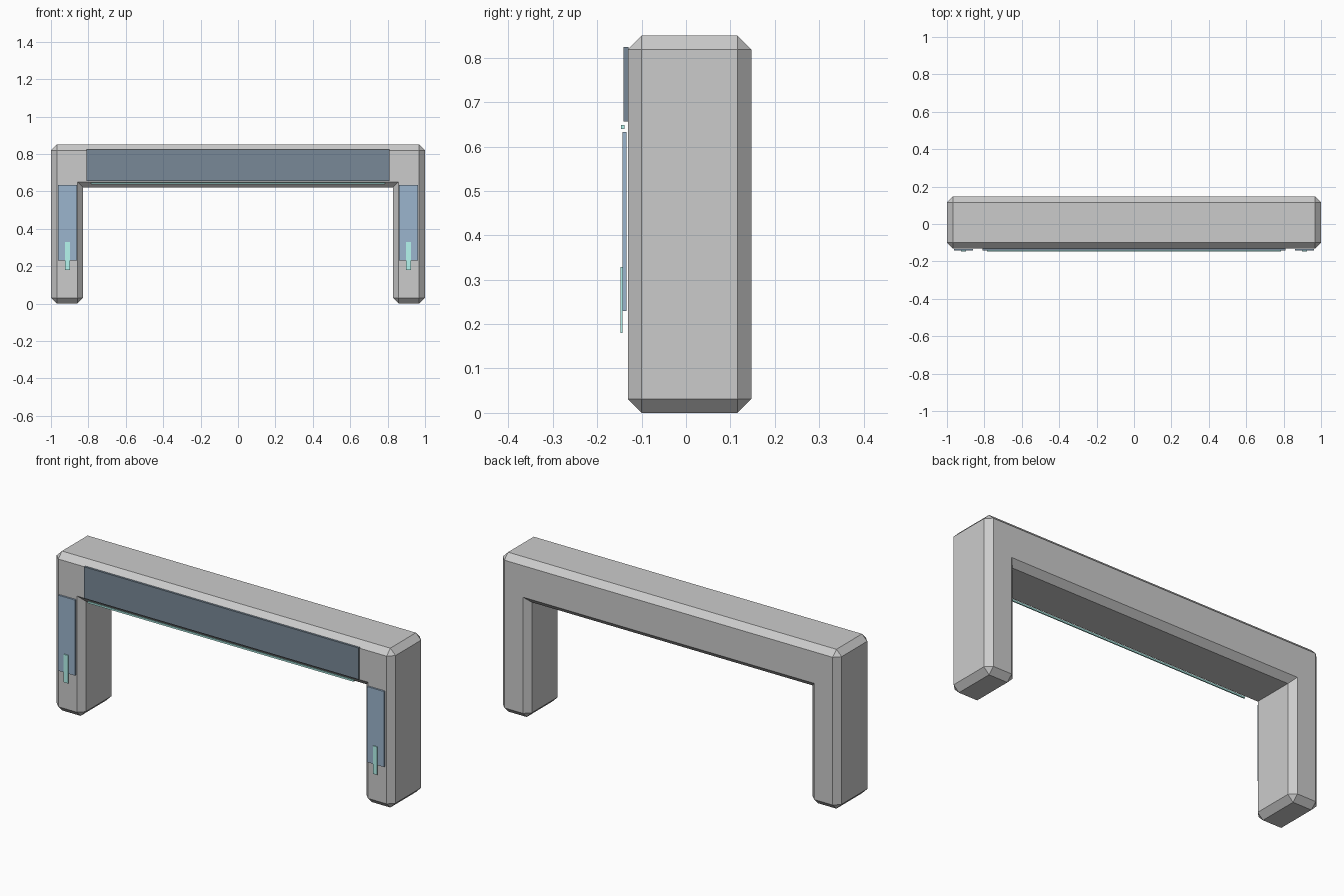
import bpy
import bmesh

if "Cube" in bpy.data.objects:
    bpy.data.objects.remove(bpy.data.objects["Cube"])


def material(name, color):
    mat = bpy.data.materials.new(name)
    mat.diffuse_color = (*color, 1)
    mat.use_nodes = True
    mat.node_tree.nodes["Principled BSDF"].inputs["Base Color"].default_value = mat.diffuse_color
    return mat


def finish(bm, name, mat=None):
    bmesh.ops.recalc_face_normals(bm, faces=bm.faces)
    mesh = bpy.data.meshes.new(name)
    bm.to_mesh(mesh)
    bm.free()
    if mat:
        mesh.materials.append(mat)
    obj = bpy.data.objects.new(name, mesh)
    bpy.context.collection.objects.link(obj)
    return obj


def box(name, x, y, z, mat):
    bm = bmesh.new()
    bmesh.ops.create_cube(bm, size=1)
    for v in bm.verts:
        v.co = [lo + (c + 0.5) * (hi - lo) for c, (lo, hi) in zip(v.co, (x, y, z))]
    return finish(bm, name, mat)


# Gateway frame: U-shaped outline, all convex edges chamfered, mitred inner corners
C = 0.031
FRONT, BACK, TOP = -0.131, 0.147, 0.85
INNER_X, INNER_Z = 0.828, 0.62
half = [  # full outline point and matching inset point, right side, inside to outside
    ((INNER_X, INNER_Z), (INNER_X + C, INNER_Z + C)),
    ((INNER_X, C), (INNER_X + C, C)),
    ((INNER_X + C, 0), (INNER_X + C, C)),
    ((1 - C, 0), (1 - C, C)),
    ((1, C), (1 - C, C)),
    ((1, TOP - C), (1 - C, TOP - C)),
    ((1 - C, TOP), (1 - C, TOP - C)),
]
outline = half + [((-a, b), (-c, d)) for (a, b), (c, d) in reversed(half)]
bm = bmesh.new()
rings = [[bm.verts.new((p[k][0], y, p[k][1])) for p in outline]
         for y, k in ((FRONT, 1), (FRONT + C, 0), (BACK - C, 0), (BACK, 1))]
n = len(outline)
for r0, r1 in zip(rings, rings[1:]):
    for i in range(n):
        j = (i + 1) % n
        bm.faces.new((r0[i], r0[j], r1[j], r1[i]))
# Front and back caps: crossbar plus two legs
for r in (rings[0], rings[3]):
    bm.faces.new(r)
bmesh.ops.remove_doubles(bm, verts=bm.verts, dist=0.0005)
finish(bm, "gateway_frame")

dark = material("dark_slate", (0.19, 0.25, 0.31))
blue = material("steel_blue", (0.33, 0.46, 0.61))
teal = material("teal_glow", (0.46, 0.92, 0.86))

# Header panel and light strip under it
box("header_panel", (-0.81, 0.81), (-0.141, -0.13), (0.656, 0.824), dark)
box("header_light_strip", (-0.785, 0.785), (-0.146, -0.139), (0.639, 0.648), teal)

# Leg panels with small status lights
for side, s in (("left", -1), ("right", 1)):
    cx = s * 0.912
    box(side + "_leg_panel", (cx - 0.05, cx + 0.05), (-0.143, -0.1335), (0.23, 0.633), blue)
    box(side + "_leg_light", (cx - 0.013, cx + 0.013), (-0.148, -0.143), (0.18, 0.329), teal)
